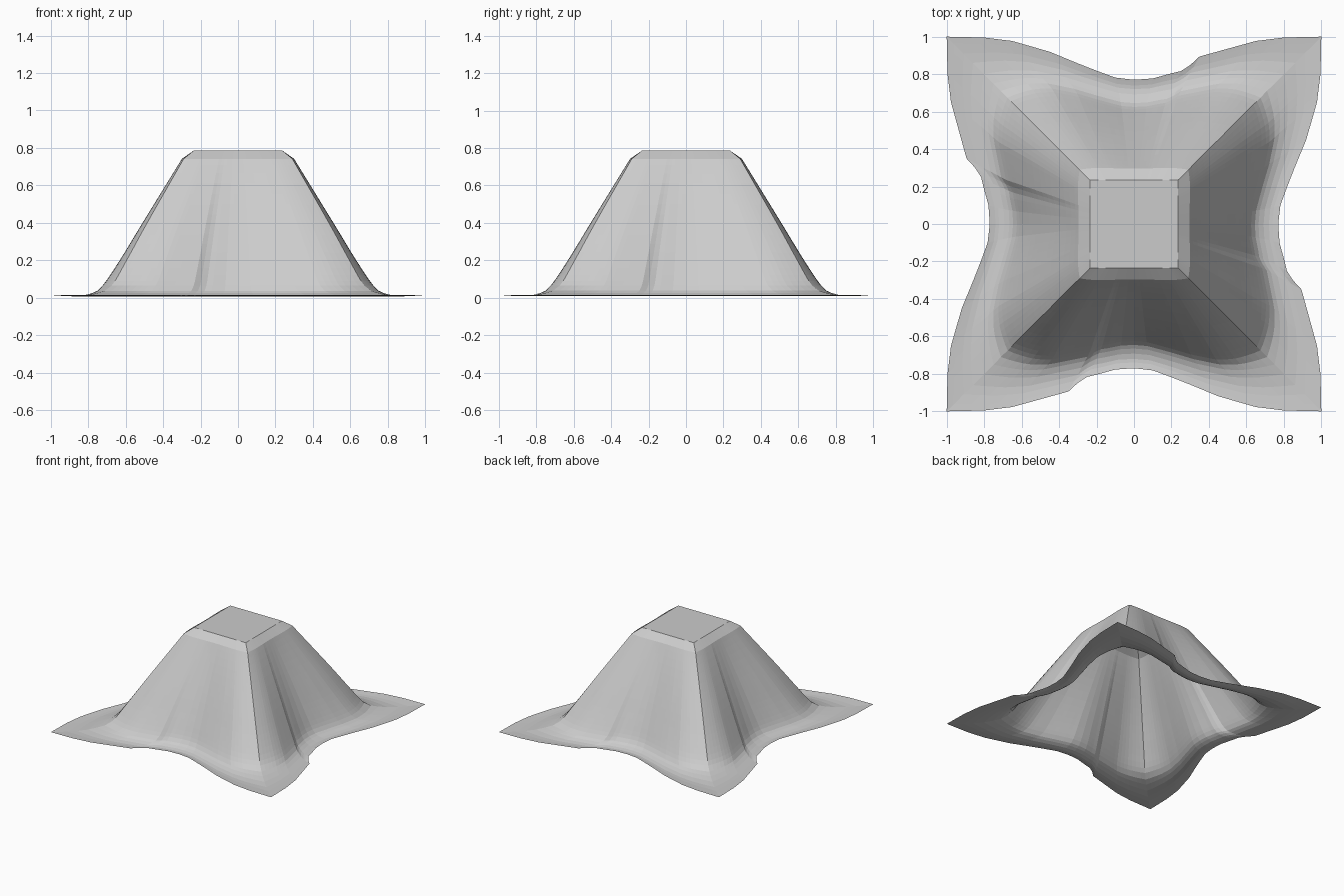
import bpy, bmesh
from math import cos, sin, pi

if "Cube" in bpy.data.objects:
    bpy.data.objects.remove(bpy.data.objects["Cube"])

# Rings from the flat top to the hem: height, corner, shoulder and mid-side distance
RINGS = [
    (0.787, 0.235, 0.235, 0.235),
    (0.742, 0.290, 0.300, 0.295),
    (0.400, 0.485, 0.515, 0.465),
    (0.200, 0.595, 0.640, 0.560),
    (0.065, 0.675, 0.735, 0.625),
    (0.025, 0.750, 0.790, 0.665),
    (0.008, 0.860, 0.880, 0.720),
    (0.015, 1.000, 1.000, 0.770),
]
# Depth of the fold in each side, by position from the middle to the corner
FOLD_A = [(0, 1), (.1, .95), (.2, .79), (.3, .62), (.45, .35), (.65, .1), (.8, .02), (1, 0)]
FOLD_B = [(0, 1), (.1, .97), (.2, .85), (.27, .78), (.35, .46), (.45, .34), (.65, .1), (.8, .02), (1, 0)]
COLS = 40


def lookup(table, x):
    for (x0, y0), (x1, y1) in zip(table, table[1:]):
        if x <= x1:
            return y0 + (y1 - y0) * (x - x0) / (x1 - x0)
    return table[-1][1]


def refine(rings, i, t):
    """Smooth interpolation between wall rings i and i+1."""
    p1, p2 = rings[i], rings[i + 1]
    p0 = rings[i - 1] if i > 1 else p1
    p3 = rings[i + 2] if i + 2 < len(rings) else p2
    return [0.5 * (2 * b + (c - a) * t + (2 * a - 5 * b + 4 * c - d) * t * t
                   + (3 * b - a - 3 * c + d) * t ** 3)
            for a, b, c, d in zip(p0, p1, p2, p3)]


# Chamfered top edge, then a finely divided wall and hem
rows = [RINGS[0]]
for i, n in enumerate([7, 4, 4, 2, 2, 3], start=1):
    rows += [refine(RINGS, i, k / n) for k in range(n)]
rows.append(RINGS[-1])


def side_point(row, s):
    z, corner, shoulder, mid = row
    a = abs(s)
    rounding = 1 - (max(0, a - 0.6) / 0.4) ** 2
    edge = corner + (shoulder - corner) * rounding
    fold = lookup(FOLD_B if s < 0 else FOLD_A, a)
    return corner * s, -(edge - (edge - mid) * fold), max(z, 0)


# Draped cloth: one folded side repeated around the four sides
bm = bmesh.new()
loops = []
for row in rows:
    loop = []
    for q in range(4):
        ca, sa = cos(q * pi / 2), sin(q * pi / 2)
        for j in range(COLS):
            x, y, z = side_point(row, -1 + 2 * j / COLS)
            loop.append(bm.verts.new((x * ca - y * sa, x * sa + y * ca, z)))
    loops.append(loop)
for inner, outer in zip(loops, loops[1:]):
    for j in range(len(inner)):
        k = (j + 1) % len(inner)
        bm.faces.new((inner[j], outer[j], outer[k], inner[k]))
bm.faces.new(loops[0])

mesh = bpy.data.meshes.new("draped_cloth")
bm.to_mesh(mesh)
bm.free()
cloth = bpy.data.objects.new("draped_cloth", mesh)
bpy.context.collection.objects.link(cloth)
